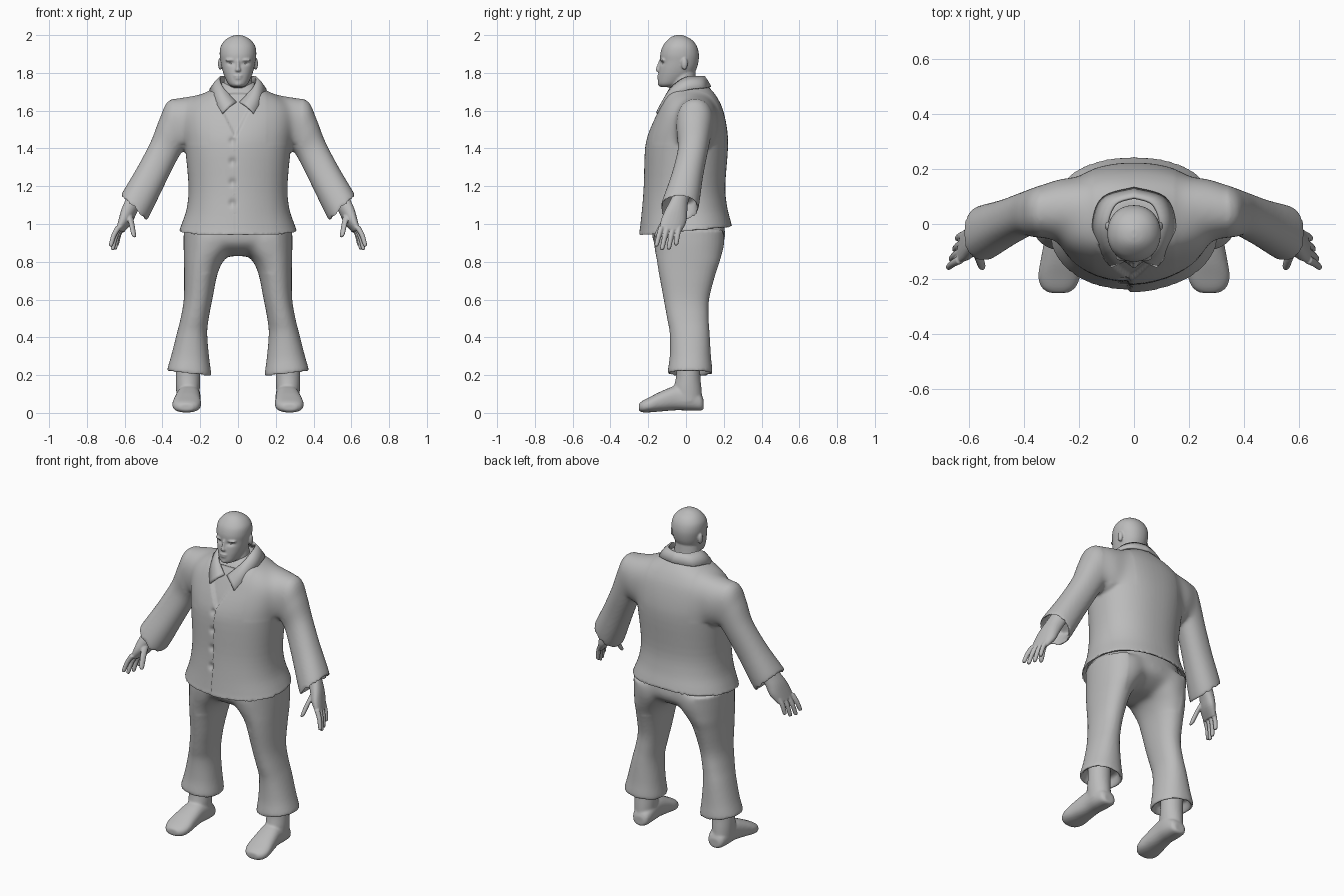
import bpy, bmesh, math
from mathutils import Vector as V, Matrix

if "Cube" in bpy.data.objects:
    bpy.data.objects.remove(bpy.data.objects["Cube"])

grey = bpy.data.materials.new("plain_grey")
grey.diffuse_color = (0.5, 0.5, 0.5, 1)
grey.use_nodes = True
grey.node_tree.nodes["Principled BSDF"].inputs["Base Color"].default_value = grey.diffuse_color


def spline(pts, sub):
    """Catmull-Rom through a list of equal-length tuples of vectors."""
    out, n = [], len(pts)
    for i in range(n - 1):
        p = [pts[max(i - 1, 0)], pts[i], pts[i + 1], pts[min(i + 2, n - 1)]]
        for k in range(sub):
            t = k / sub
            w = [(-t + 2*t*t - t**3) / 2, (2 - 5*t*t + 3*t**3) / 2,
                 (t + 4*t*t - 3*t**3) / 2, (t**3 - t*t) / 2]
            out.append([sum((p[j][m] * w[j] for j in range(4)), V((0, 0, 0)))
                        for m in range(len(p[0]))])
    return out + [list(pts[-1])]


def loft(bm, rings, e=2.2, n=32, sub=4, mirror=False):
    """Closed tube through rings given as (centre, half axis, half axis)."""
    for s in ((1, -1) if mirror else (1,)):
        loops = []
        for c, a, b in spline([tuple(V(q) for q in r) for r in rings], sub):
            loop = []
            for i in range(n):
                t = 2 * math.pi * i / n
                u, v = (math.copysign(abs(f)**(2 / e), f) for f in (math.cos(t), math.sin(t)))
                p = c + a * u + b * v
                loop.append(bm.verts.new((p.x * s, p.y, p.z)))
            loops.append(loop)
        for l0, l1 in zip(loops, loops[1:]):
            for i in range(n):
                j = (i + 1) % n
                bm.faces.new((l0[i], l0[j], l1[j], l1[i]))
        bm.faces.new(loops[0])
        bm.faces.new(loops[-1])


def level(z, x0, x1, yf, yb, tx=0, ty=0):
    """Near-horizontal ring from its x and y limits, with optional tilt."""
    hx, hy = (x1 - x0) / 2, (yb - yf) / 2
    return (((x0 + x1) / 2, (yf + yb) / 2, z), (hx, 0, tx), (0, hy, ty))


def ball(bm, c, r, mirror=False):
    for s in ((1, -1) if mirror else (1,)):
        m = Matrix.Translation((c[0] * s, c[1], c[2])) @ Matrix.Diagonal((*r, 1))
        bmesh.ops.create_uvsphere(bm, u_segments=20, v_segments=12, radius=1, matrix=m)


def finish(name, bm, voxel=0, smooth=0, angle=60):
    bmesh.ops.recalc_face_normals(bm, faces=bm.faces)
    me = bpy.data.meshes.new(name)
    bm.to_mesh(me)
    bm.free()
    ob = bpy.data.objects.new(name, me)
    bpy.context.collection.objects.link(ob)
    if voxel:                                   # fuse overlapping tubes
        r = ob.modifiers.new("fuse", 'REMESH')
        r.mode, r.voxel_size = 'VOXEL', voxel
        if smooth:
            sm = ob.modifiers.new("soften", 'SMOOTH')
            sm.factor, sm.iterations = 0.5, smooth
        dg = bpy.context.evaluated_depsgraph_get()
        new = bpy.data.meshes.new_from_object(ob.evaluated_get(dg))
        ob.modifiers.clear()
        ob.data = new
    ob.data.materials.clear()
    ob.data.materials.append(grey)
    bpy.ops.object.select_all(action='DESELECT')
    bpy.context.view_layer.objects.active = ob
    ob.select_set(True)
    bpy.ops.object.shade_smooth_by_angle(angle=math.radians(angle))
    return ob


def blend(ob, rule, times):
    """Relax only the region picked by a rule, to melt joints together."""
    bm = bmesh.new()
    bm.from_mesh(ob.data)
    vs = [v for v in bm.verts if rule(*v.co)]
    for _ in range(times):
        bmesh.ops.smooth_vert(bm, verts=vs, factor=.5, use_axis_x=True, use_axis_y=True, use_axis_z=True)
    bm.to_mesh(ob.data)
    bm.free()


def ramp(x):
    x = min(max(x, 0), 1)
    return x * x * (3 - 2 * x)


# Jacket: body, hollow hem and two sleeves
bm = bmesh.new()
body = [(1.02, .27, -.20, .20, .02), (.975, .285, -.22, .222, .02), (.96, .312, -.24, .243, .022),
        (.99, .302, -.235, .238, .02), (1.08, .272, -.224, .218, .01), (1.2, .262, -.214, .208, 0),
        (1.4, .28, -.207, .222, 0), (1.5, .295, -.186, .218, 0), (1.6, .295, -.148, .197, 0),
        (1.665, .235, -.118, .168, 0), (1.715, .135, -.088, .13, 0), (1.75, .085, -.06, .09, 0)]
loft(bm, [level(z, -w, w, f, b, 0, t) for z, w, f, b, t in body], 2.25, 64)
sleeve = [(.12, 1.70, .12, 1.40, .055, .11), (.26, 1.676, .24, 1.38, .054, .114),
          (.366, 1.652, .285, 1.383, .046, .098), (.414, 1.56, .295, 1.383, .042, .09),
          (.46, 1.44, .325, 1.335, .036, .08), (.533, 1.30, .39, 1.205, .006, .084),
          (.617, 1.157, .477, 1.028, -.033, .10), (.604, 1.155, .488, 1.042, -.033, .088),
          (.574, 1.205, .455, 1.10, -.02, .075)]
loft(bm, [(((a + c) / 2, y, (b + d) / 2), ((a - c) / 2, 0, (b - d) / 2), (0, r, 0))
          for a, b, c, d, y, r in sleeve], 2.2, 40, 5, True)
jacket = finish("jacket", bm, .009, 3)
blend(jacket, lambda x, y, z: z > 1.42 and .15 < abs(x) < .34, 40)
# Overlapping front edge with buttonhole puckers, and open neckline
for v in jacket.data.vertices:
    x, y, z = v.co
    if y < -.05 and abs(x) < .24:
        seam = -.018 + max(z - 1.45, 0) * .5
        if x > seam:
            v.co.y -= .01 * ramp((seam + .18 - x) / .18) * ramp((1.6 - z) / .2)
        for bz in (1.11, 1.22, 1.33, 1.44):
            v.co.y += .012 * math.exp(-((x + .03) / .016)**2 - ((z - bz) / .018)**2)
        edge = (z - 1.45) * .5 - abs(x + .015)
        if 1.45 < z < 1.69:
            v.co.y += .012 * ramp(edge / .014)

# Shirt collar: folded band with pointed tips
half = [((0, .096, 1.78), (0, .13, 1.725)), ((.067, .072, 1.78), (.112, .095, 1.72)),
        ((.096, -.005, 1.773), (.148, 0, 1.708)), ((.077, -.08, 1.72), (.125, -.095, 1.655)),
        ((.008, -.118, 1.645), (.082, -.155, 1.585))]
bm = bmesh.new()
for s in (1, -1):
    prev = None
    for a, b in spline([(V(p), V(q)) for p, q in half], 5):
        m = (a + b) / 2 + V((0, -.002, .006))
        row = [bm.verts.new((p.x * s, p.y, p.z)) for p in (a, m, b)]
        if prev:
            for k in (0, 1):
                bm.faces.new((prev[k], row[k], row[k + 1], prev[k + 1]))
        prev = row
bmesh.ops.remove_doubles(bm, verts=bm.verts, dist=.0005)
collar = finish("collar", bm)
sol = collar.modifiers.new("cloth", 'SOLIDIFY')
sol.thickness, sol.offset = .01, 0

# Trousers: hips and two flared legs with hollow cuffs
bm = bmesh.new()
loft(bm, [level(z, -w, w, f, b) for z, w, f, b in
          [(1.05, .25, -.17, .19), (.95, .283, -.18, .208), (.9, .27, -.172, .198),
           (.86, .16, -.13, .15), (.83, .07, -.07, .09)]], 2.3, 48)
leg = [(.97, .02, .287, -.17, .205, 0), (.9, .005, .288, -.172, .205, 0),
       (.84, .045, .287, -.163, .192, 0), (.8, .08, .286, -.155, .18, 0),
       (.73, .11, .285, -.142, .155, 0), (.6, .136, .287, -.118, .122, 0),
       (.5, .155, .304, -.10, .12, 0), (.42, .163, .324, -.086, .125, 0),
       (.3, .153, .353, -.086, .132, .006), (.215, .142, .375, -.097, .14, .012),
       (.213, .157, .36, -.083, .126, .012), (.26, .168, .34, -.07, .112, .01)]
loft(bm, [level(z, a, b, f, k, t) for z, a, b, f, k, t in leg], 2.2, 40, 4, True)
trousers = finish("trousers", bm, .009, 4)
blend(trousers, lambda x, y, z: .74 < z < .98 and abs(x) < .2, 30)

# Feet and ankles
bm = bmesh.new()
loft(bm, [level(z, .265 - w, .265 + w, f, b) for z, w, f, b in
          [(.32, .064, -.05, .077), (.2, .064, -.052, .076), (.13, .063, -.065, .082),
           (.06, .059, -.07, .087)]], 2, 28, 4, True)
foot = [(.093, .258, .03, .02, .07), (.077, .258, .05, .012, .1), (.02, .26, .062, .012, .14),
        (-.05, .262, .063, .014, .145), (-.13, .268, .071, .008, .115), (-.19, .272, .076, .003, .085),
        (-.23, .274, .062, .003, .064), (-.25, .274, .035, .012, .048)]
loft(bm, [((x, y, (a + b) / 2), (w, 0, 0), (0, 0, (b - a) / 2)) for y, x, w, a, b in foot],
     2.4, 28, 4, True)
finish("feet", bm, .007, 3)

# Hands: wrist and palm, four fingers, thumb
bm = bmesh.new()
palm = [(.518, -.01, 1.19, .042, .042), (.552, -.035, 1.12, .042, .046), (.578, -.052, 1.065, .04, .058),
        (.598, -.066, 1.015, .034, .066), (.625, -.083, .965, .019, .058)]
loft(bm, [((x, y, z), (.9 * a, -.1 * a, .4 * a), (-.15 * b, b, -.1 * b)) for x, y, z, a, b in palm],
     2.2, 24, 4, True)


def digit(pts, r):
    loft(bm, [(p, (.9 * r * k, 0, .35 * r * k), (0, r * k, 0))
              for p, k in zip(pts, (1.15, 1, .85, .4))], 2, 12, 3, True)


for k, tip in enumerate([(.676, -.158, .882), (.666, -.128, .863), (.653, -.092, .866), (.643, -.053, .888)]):
    t, q = V(tip), V((.632 - .007 * k, -.13 + .031 * k, .985))
    digit([q, q.lerp(t, .45) + V((.005, 0, .003)), q.lerp(t, .93), t], .0138)
digit([(.575, -.085, 1.05), (.563, -.122, 1.0), (.553, -.152, .945), (.55, -.158, .93)], .018)
finish("hands", bm, .0042, 2)

# Head, neck and face
bm = bmesh.new()
loft(bm, [level(z, -w, w, f, b) for z, w, f, b in
          [(1.60, .095, -.09, .08), (1.68, .082, -.085, .062), (1.76, .075, -.08, .053),
           (1.81, .07, -.08, .05)]], 2, 32)
skull = [(1.724, .025, -.13, -.07), (1.74, .05, -.146, -.02), (1.78, .071, -.147, .03),
         (1.82, .084, -.143, .055), (1.86, .092, -.137, .066), (1.9, .097, -.136, .068),
         (1.94, .092, -.124, .058), (1.972, .07, -.1, .035), (1.992, .04, -.075, .002),
         (2.0, .012, -.05, -.02)]
loft(bm, [level(z, -w, w, f, b) for z, w, f, b in skull], 2.15, 40)
loft(bm, [level(1.868, -.009, .009, -.143, -.11), level(1.835, -.011, .011, -.155, -.11),
          level(1.815, -.018, .018, -.161, -.11), level(1.806, -.013, .013, -.154, -.11)], 2, 16)
ball(bm, (.036, -.12, 1.868), (.032, .017, .009), True)       # brows
ball(bm, (0, -.142, 1.784), (.026, .012, .0055))              # upper lip
ball(bm, (0, -.142, 1.771), (.022, .011, .006))               # lower lip
ball(bm, (0, -.134, 1.742), (.022, .016, .014))               # chin
ball(bm, (.094, -.008, 1.848), (.012, .017, .032), True)      # ears
head = finish("head", bm, .005, 3)
# Eye sockets
for v in head.data.vertices:
    x, y, z = v.co
    if y < -.06:
        v.co.y += .009 * math.exp(-((abs(x) - .037) / .02)**2 - ((z - 1.85) / .01)**2)
bm = bmesh.new()
ball(bm, (.036, -.11, 1.849), (.016, .014, .008), True)
finish("eyes", bm)
